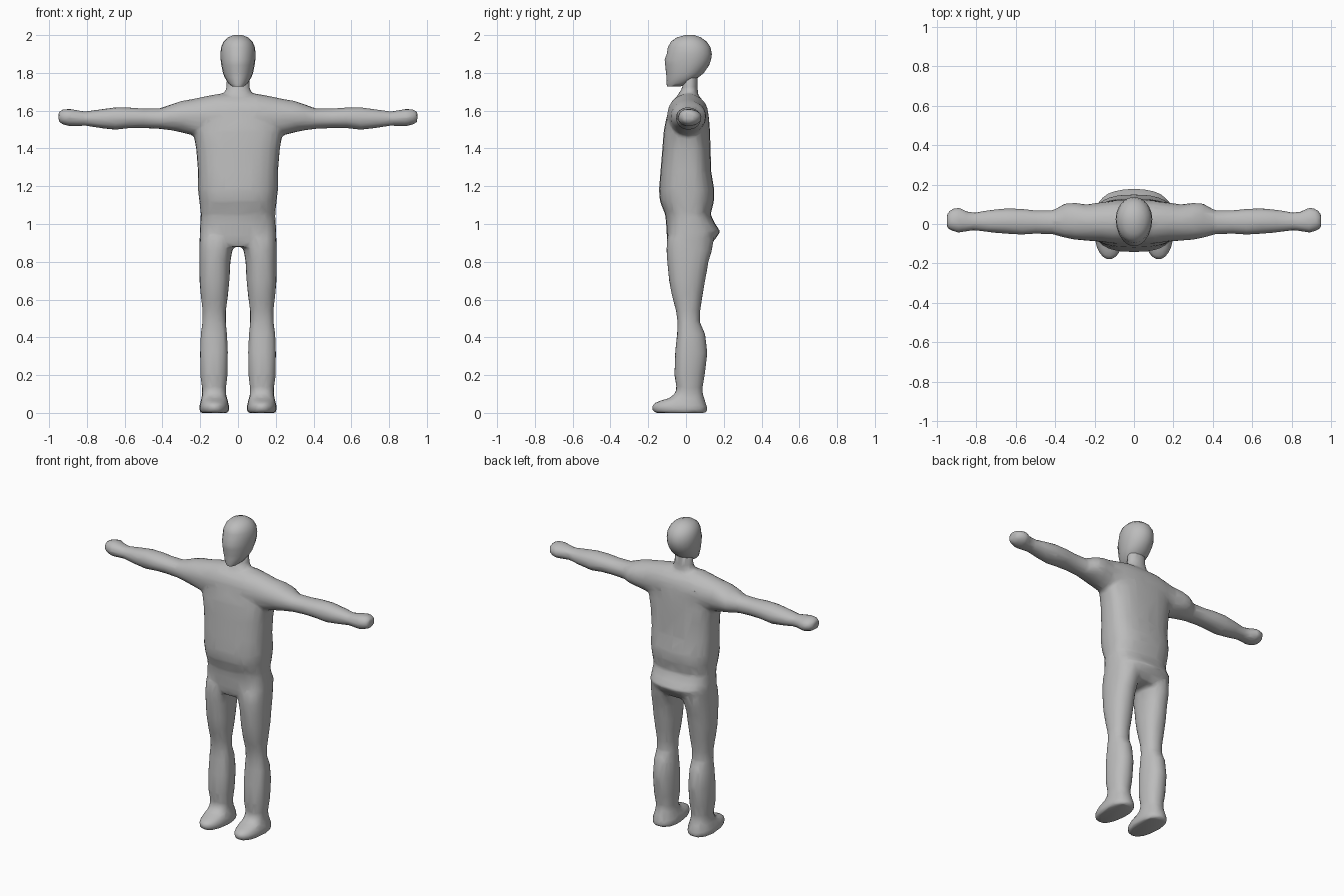
import bpy, bmesh, math

grey = bpy.data.materials.new("plain grey")
grey.diffuse_color = (0.5, 0.5, 0.5, 1)


def loft(name, rows, place, power=2.0, sides=20):
    """Skin superellipse rings. Row: (along, u_min, u_max, v_min, v_max, v_mid)."""
    bm = bmesh.new()
    rings = []
    for t, u0, u1, v0, v1, vm in rows:
        ring = []
        for i in range(sides):
            a = 2 * math.pi * i / sides
            c, s = math.cos(a), math.sin(a)
            c = math.copysign(abs(c) ** (2 / power), c)
            s = math.copysign(abs(s) ** (2 / power), s)
            u = (u0 + u1) / 2 + (u1 - u0) / 2 * c
            v = vm + s * (v1 - vm if s > 0 else vm - v0)
            ring.append(bm.verts.new(place(t, u, v)))
        rings.append(ring)
    for a, b in zip(rings, rings[1:]):
        for i in range(sides):
            j = (i + 1) % sides
            bm.faces.new((a[i], a[j], b[j], b[i]))
    bm.faces.new(rings[0])
    bm.faces.new(rings[-1])
    bmesh.ops.recalc_face_normals(bm, faces=bm.faces)
    mesh = bpy.data.meshes.new(name)
    bm.to_mesh(mesh)
    bm.free()
    mesh.materials.append(grey)
    obj = bpy.data.objects.new(name, mesh)
    bpy.context.collection.objects.link(obj)
    return obj


def upright(t, u, v):
    return (u, v, t)


def activate(obj):
    bpy.ops.object.select_all(action='DESELECT')
    obj.select_set(True)
    bpy.context.view_layer.objects.active = obj


# Torso: height, half width, front, back
torso_rows = [(0.88, .19, -.09, .12), (0.92, .203, -.10, .155), (0.96, .203, -.103, .182),
              (1.00, .20, -.105, .155), (1.05, .197, -.11, .13), (1.12, .205, -.138, .148),
              (1.18, .212, -.143, .15), (1.28, .212, -.135, .133), (1.40, .222, -.125, .13),
              (1.49, .238, -.118, .127), (1.56, .22, -.105, .122), (1.62, .17, -.08, .105),
              (1.66, .11, -.055, .08)]
torso = loft("body", [(z, -h, h, f, b, .01) for z, h, f, b in torso_rows], upright, 2.6, 24)

# Neck
neck_rows = [(1.62, .11, -.05, .08), (1.67, .092, -.05, .07), (1.69, .075, -.04, .064),
             (1.72, .062, -.02, .062), (1.80, .062, -.015, .062)]
neck = loft("neck", [(z, -h, h, f, b, .02) for z, h, f, b in neck_rows], upright)

# Arms and shoulders: distance from centre, bottom, top, front, back
arm_rows = [(.0, 1.45, 1.69, -.10, .12), (.10, 1.45, 1.69, -.10, .12), (.17, 1.455, 1.677, -.09, .11),
            (.24, 1.47, 1.662, -.085, .10), (.30, 1.485, 1.652, -.08, .108), (.35, 1.495, 1.635, -.07, .105),
            (.41, 1.503, 1.612, -.053, .07), (.50, 1.508, 1.612, -.05, .07), (.57, 1.508, 1.617, -.055, .077),
            (.65, 1.498, 1.618, -.05, .08), (.73, 1.508, 1.607, -.043, .072), (.81, 1.52, 1.596, -.032, .058),
            (.85, 1.518, 1.602, -.038, .065), (.89, 1.517, 1.61, -.045, .086), (.93, 1.527, 1.607, -.033, .075),
            (.95, 1.54, 1.595, -.02, .05)]
half = [(x, lo, hi, f, b, .01) for x, lo, hi, f, b in arm_rows]
both = [(-r[0], *r[1:]) for r in reversed(half[1:])] + half
arms = loft("arms", both, lambda t, u, v: (t, v, u), 2.1)

# Legs and feet: height, inner side, outer side, front, back
leg_rows = [(0, .053, .198, -.165, .108), (.012, .046, .205, -.178, .114), (.035, .046, .205, -.182, .112),
            (.05, .05, .201, -.172, .106), (.064, .054, .197, -.14, .102), (.078, .058, .193, -.09, .097),
            (.10, .063, .19, -.06, .09), (.13, .064, .19, -.05, .088), (.20, .055, .20, -.062, .10),
            (.32, .053, .201, -.058, .114), (.42, .058, .197, -.047, .102), (.48, .064, .189, -.045, .074),
            (.54, .064, .188, -.053, .076), (.62, .053, .197, -.075, .088), (.70, .045, .204, -.09, .102),
            (.80, .04, .205, -.10, .12), (.86, .03, .205, -.104, .138), (.93, .01, .203, -.10, .15)]
legs = [loft(f"leg_{side}",
             [(z, i, o, f, b, 0) for z, i, o, f, b in leg_rows],
             lambda t, u, v, m=m: (m * u, v, t), 2.2)
        for side, m in (("left", 1), ("right", -1))]

# Blend body, neck, arms and legs into one skin
activate(torso)
for part in (neck, arms, *legs):
    part.select_set(True)
bpy.ops.object.join()
skin = torso.modifiers.new("skin", 'REMESH')
skin.mode = 'VOXEL'
skin.voxel_size = 0.011
soft = torso.modifiers.new("soften", 'SMOOTH')
soft.factor = 0.5
soft.iterations = 5
thin = torso.modifiers.new("simplify", 'DECIMATE')
thin.ratio = 0.09
thin.use_symmetry = True
thin.symmetry_axis = 'X'
for name in ("skin", "soften", "simplify"):
    bpy.ops.object.modifier_apply(modifier=name)
torso.data.materials.clear()
torso.data.materials.append(grey)
bpy.ops.object.shade_smooth_by_angle(angle=math.radians(55))

# Head: height, half width, front, back, y of widest point
head_rows = [(1.728, .03, -.10, -.03, -.06), (1.745, .052, -.104, .03, -.03), (1.775, .07, -.103, .064, .0),
             (1.80, .08, -.106, .095, .01), (1.84, .088, -.11, .122, .02), (1.87, .092, -.113, .133, .025),
             (1.90, .093, -.102, .137, .025), (1.935, .09, -.096, .13, .025), (1.965, .077, -.08, .11, .02),
             (1.987, .055, -.05, .08, .02), (2.0, .022, -.005, .045, .02)]
head = loft("head", [(z, -h, h, f, b, m) for z, h, f, b, m in head_rows], upright)
activate(head)
bpy.ops.object.shade_smooth_by_angle(angle=math.radians(50))
